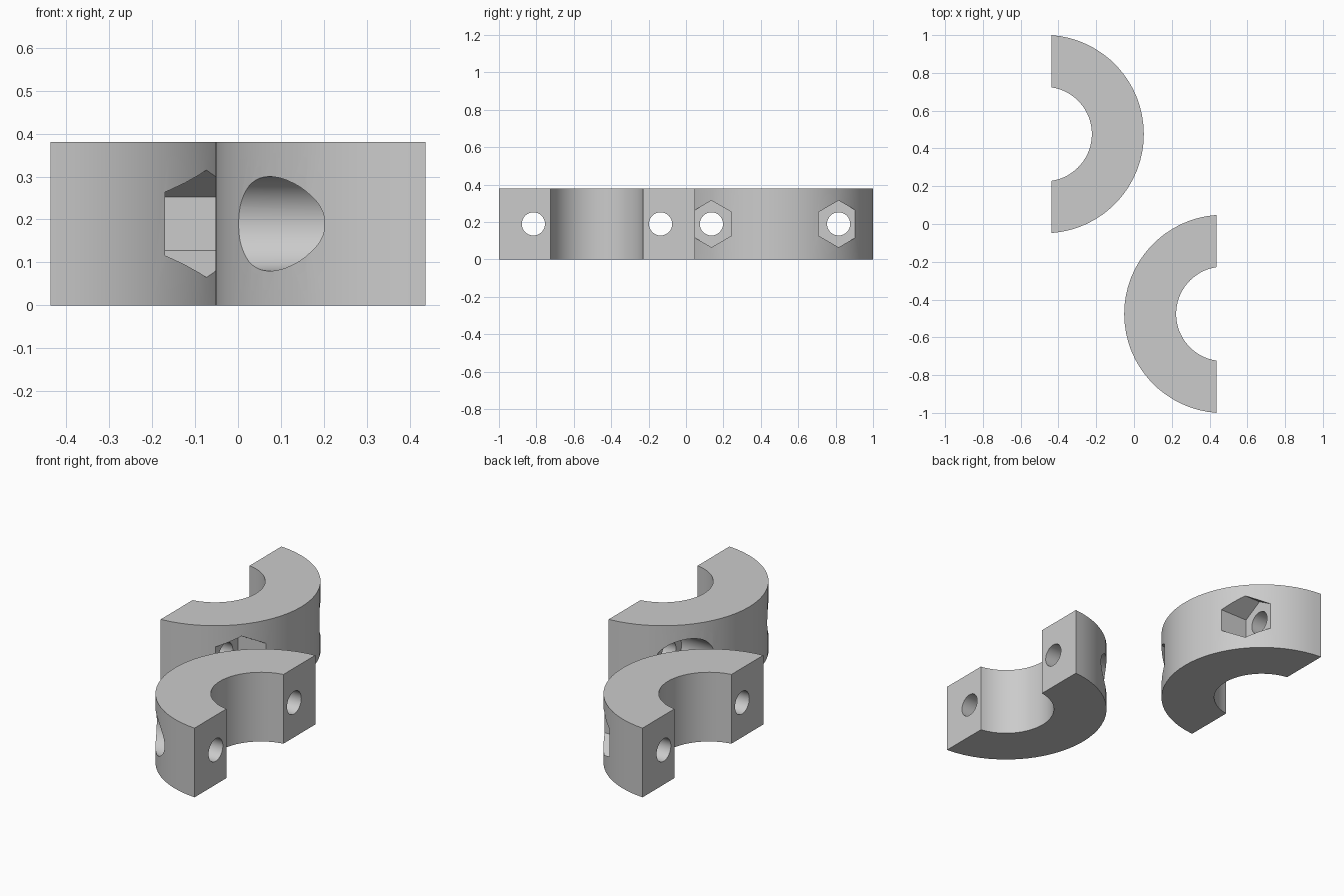
import bpy, bmesh, math

if "Cube" in bpy.data.objects:
    bpy.data.objects.remove(bpy.data.objects["Cube"])

H = 0.38                      # height of the clamp
FACE, CY = 0.436, 0.476       # split face x, ring centre y
GAP = 0.037                   # ring centre lies this far behind the split face
R_OUT, R_IN = 0.525, 0.25
BOLT = 0.34                   # bolt distance from ring centre

grey = bpy.data.materials.new("grey")
grey.diffuse_color = (0.6, 0.6, 0.6, 1)
grey.use_nodes = True
grey.node_tree.nodes["Principled BSDF"].inputs["Base Color"].default_value = grey.diffuse_color


def prism(name, outline, direction):
    """Extrude a closed outline of 3D points along a direction."""
    bm = bmesh.new()
    face = bm.faces.new([bm.verts.new(p) for p in outline])
    ext = bmesh.ops.extrude_face_region(bm, geom=[face])["geom"]
    bmesh.ops.translate(bm, vec=direction,
                        verts=[v for v in ext if isinstance(v, bmesh.types.BMVert)])
    bmesh.ops.recalc_face_normals(bm, faces=bm.faces)
    mesh = bpy.data.meshes.new(name)
    bm.to_mesh(mesh)
    bm.free()
    obj = bpy.data.objects.new(name, mesh)
    bpy.context.collection.objects.link(obj)
    return obj


def arc(radius, n):
    """Arc of a circle from the lower to the upper end of the split face."""
    a = math.acos(GAP / radius)
    return [(-FACE - GAP + radius * math.cos(t), CY + radius * math.sin(t), 0)
            for t in (-a + 2 * a * i / n for i in range(n + 1))]


def bore(radius, sides, y, x0, x1):
    """Cutter along x with a corner pointing up."""
    pts = [(x0, y + radius * math.sin(2 * math.pi * i / sides),
            H / 2 + radius * math.cos(2 * math.pi * i / sides)) for i in range(sides)]
    return prism("bore_cutter", pts, (x1 - x0, 0, 0))


def half_ring(name, head_radius, head_sides, head_floor):
    ring = prism(name, arc(R_OUT, 32) + arc(R_IN, 32)[::-1], (0, 0, H))
    cutters = []
    for y in (CY - BOLT, CY + BOLT):
        cutters.append(bore(0.062, 32, y, -0.6, 0.3))                        # bolt hole
        cutters.append(bore(head_radius, head_sides, y, head_floor, 0.3))    # head pocket
    for c in cutters:
        mod = ring.modifiers.new("cut", 'BOOLEAN')
        mod.operation, mod.solver, mod.object = 'DIFFERENCE', 'EXACT', c
    bpy.context.view_layer.update()
    deps = bpy.context.evaluated_depsgraph_get()
    mesh = bpy.data.meshes.new_from_object(ring.evaluated_get(deps))
    ring.modifiers.clear()
    ring.data = mesh
    for c in cutters:
        bpy.data.objects.remove(c)
    mesh.materials.clear()
    mesh.materials.append(grey)
    bpy.ops.object.select_all(action='DESELECT')
    ring.select_set(True)
    bpy.context.view_layer.objects.active = ring
    bpy.ops.object.shade_smooth_by_angle(angle=math.radians(30))
    return ring


# Half with hexagonal nut pockets
half_ring("nut_half", 0.125, 6, -0.17)
# Half with round bolt head pockets, turned to face the other way
bolt_half = half_ring("bolt_half", 0.11, 48, -0.2)
bolt_half.rotation_euler.z = math.pi
